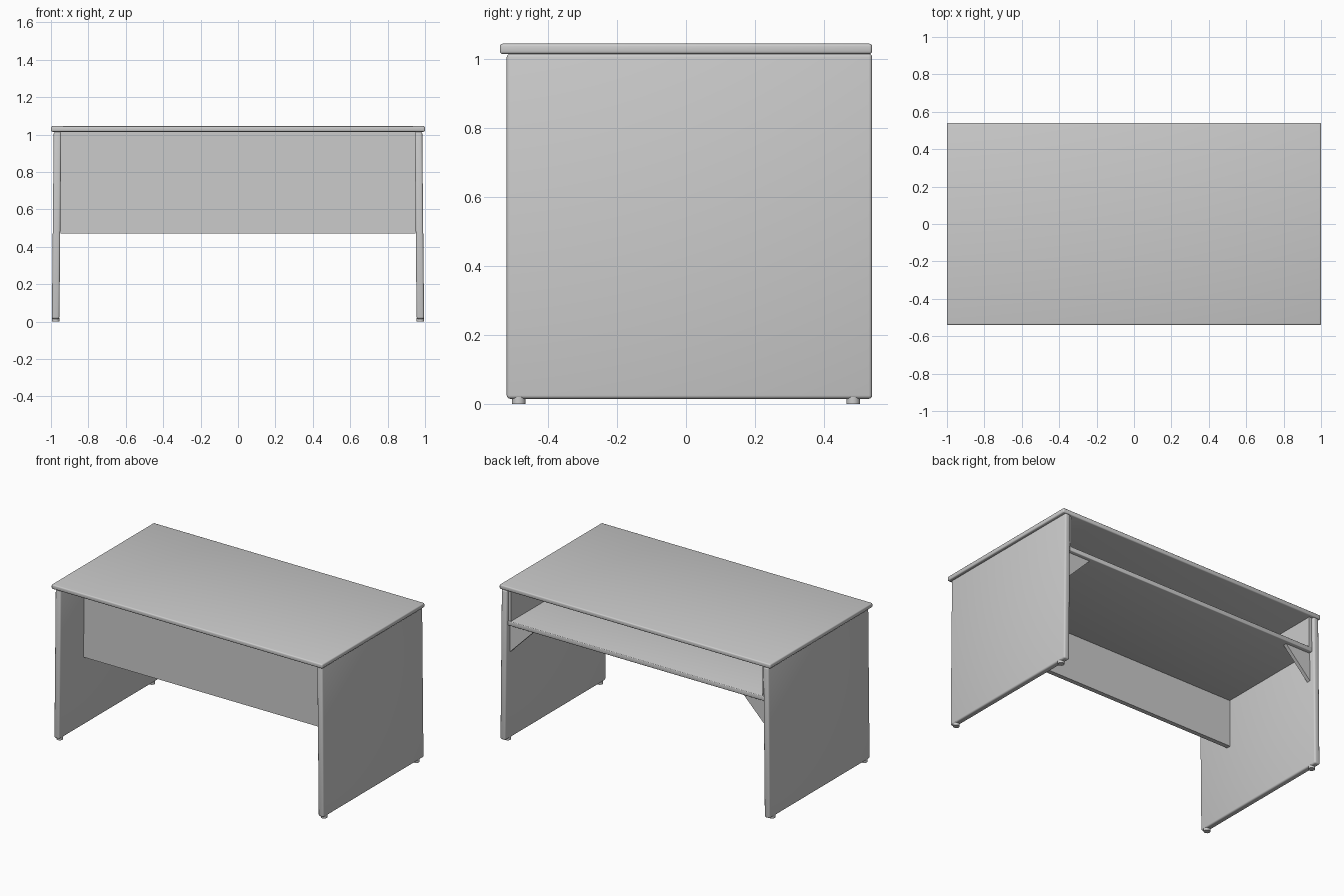
import bpy, bmesh, math

cube = bpy.data.objects.get("Cube")
if cube:
    bpy.data.objects.remove(cube, do_unlink=True)

grey = bpy.data.materials.new("plain_grey")
grey.use_nodes = True
colour = (0.6, 0.6, 0.6, 1)
grey.diffuse_color = colour
grey.node_tree.nodes["Principled BSDF"].inputs["Base Color"].default_value = colour


def finish(name, bm, bevel=0.0):
    """Turn a bmesh into a named object with softened edges."""
    bmesh.ops.recalc_face_normals(bm, faces=bm.faces)
    if bevel:
        bmesh.ops.bevel(bm, geom=bm.edges[:], offset=bevel, segments=3,
                        profile=0.5, affect='EDGES', clamp_overlap=True)
    mesh = bpy.data.meshes.new(name)
    bm.to_mesh(mesh)
    bm.free()
    mesh.materials.append(grey)
    obj = bpy.data.objects.new(name, mesh)
    bpy.context.collection.objects.link(obj)
    bpy.ops.object.select_all(action='DESELECT')
    obj.select_set(True)
    bpy.context.view_layer.objects.active = obj
    bpy.ops.object.shade_smooth_by_angle(angle=math.radians(35))
    return obj


def prism(name, outline, y0, y1, bevel=0.0):
    """Extrude an x-z outline from y0 to y1."""
    bm = bmesh.new()
    face = bm.faces.new([bm.verts.new((x, y0, z)) for x, z in outline])
    moved = bmesh.ops.extrude_face_region(bm, geom=[face])["geom"]
    verts = [v for v in moved if isinstance(v, bmesh.types.BMVert)]
    bmesh.ops.translate(bm, verts=verts, vec=(0, y1 - y0, 0))
    return finish(name, bm, bevel)


def board(name, x0, x1, y0, y1, z0, z1, bevel=0.0):
    return prism(name, [(x0, z0), (x1, z0), (x1, z1), (x0, z1)], y0, y1, bevel)


# Desktop, front panel and inner shelf
board("desktop", -1, 1, -0.54, 0.54, 1.015, 1.045, 0.008)
board("front_panel", -0.95, 0.95, -0.27, -0.24, 0.47, 1.015)
board("shelf", -0.947, 0.947, -0.24, 0.525, 0.78, 0.81, 0.005)

for side, s in (("left", 1), ("right", -1)):
    # Side panel, leaning slightly outward towards the floor
    prism(side + "_side_panel",
          [(s * x, z) for x, z in ((0.955, 0.015), (0.995, 0.015),
                                   (0.985, 1.016), (0.945, 1.016))],
          -0.52, 0.54, 0.01)
    # Shelf end plate between shelf and desktop
    board(side + "_shelf_end", *sorted((s * 0.927, s * 0.947)),
          -0.24, 0.52, 0.805, 1.015)
    # Triangular bracket under the shelf
    prism(side + "_bracket",
          [(s * x, z) for x, z in ((0.952, 0.785), (0.76, 0.785), (0.952, 0.59))],
          0.475, 0.5)
    # Feet
    for end, y in (("front", -0.485), ("back", 0.485)):
        bm = bmesh.new()
        bmesh.ops.create_cone(bm, cap_ends=True, segments=16, radius1=0.02,
                              radius2=0.02, depth=0.02)
        bmesh.ops.translate(bm, verts=bm.verts, vec=(s * 0.975, y, 0.01))
        finish(f"{side}_{end}_foot", bm)
